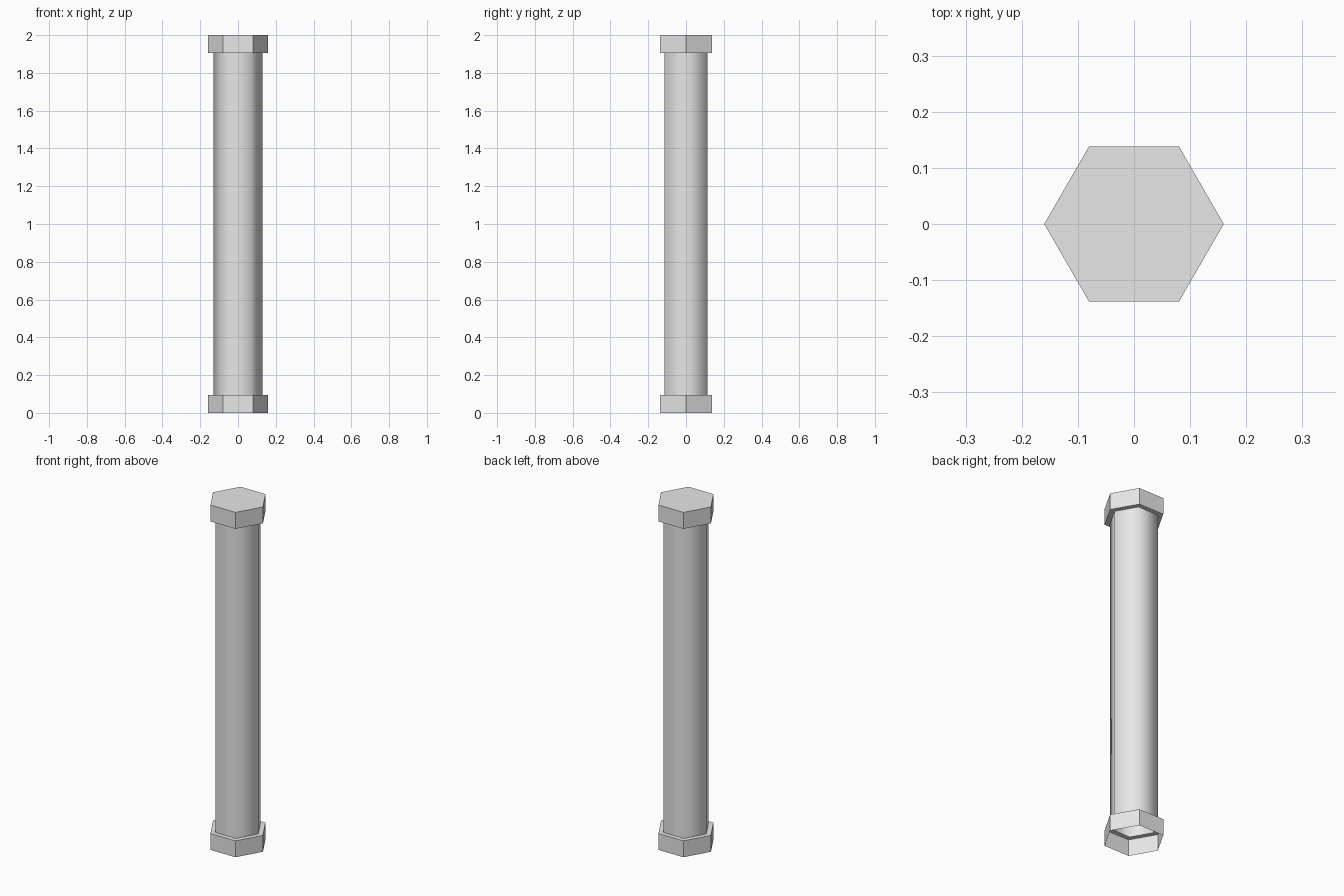
import bpy
import bmesh
from math import cos, sin, tau

cube = bpy.data.objects.get("Cube")
if cube:
    bpy.data.objects.remove(cube, do_unlink=True)

SIDES = 6
CAP_R, SHAFT_R = 0.16, 0.13
HEIGHT, CAP_H = 2.0, 0.095

grey = bpy.data.materials.new("plain grey")
grey.use_nodes = True
grey.diffuse_color = (0.8, 0.8, 0.8, 1)
grey.node_tree.nodes["Principled BSDF"].inputs["Base Color"].default_value = grey.diffuse_color


def hex_shell(name, profile, close_top=False, smooth=False):
    """Sweep a (radius, z) profile round the six corners, outside facing out."""
    bm = bmesh.new()
    rings = [[bm.verts.new((r * cos(tau * i / SIDES), r * sin(tau * i / SIDES), z))
              for i in range(SIDES)] for r, z in profile]
    for low, high in zip(rings, rings[1:]):
        for i in range(SIDES):
            j = (i + 1) % SIDES
            bm.faces.new((low[i], low[j], high[j], high[i]))
    if close_top:
        bm.faces.new(rings[-1])
    for face in bm.faces:
        face.smooth = smooth
    mesh = bpy.data.meshes.new(name)
    bm.to_mesh(mesh)
    bm.free()
    mesh.materials.append(grey)
    obj = bpy.data.objects.new(name, mesh)
    bpy.context.collection.objects.link(obj)
    return obj


# Base collar: open underneath, with a ledge running in to the shaft
hex_shell("base_collar", [(CAP_R, 0), (CAP_R, CAP_H), (SHAFT_R, CAP_H)])

# Hollow six-sided shaft, shaded smooth
hex_shell("shaft", [(SHAFT_R, CAP_H), (SHAFT_R, HEIGHT - CAP_H)], smooth=True)

# Top cap: overhanging ledge, sides and a closed top
hex_shell("top_cap", [(SHAFT_R, HEIGHT - CAP_H), (CAP_R, HEIGHT - CAP_H), (CAP_R, HEIGHT)],
          close_top=True)
